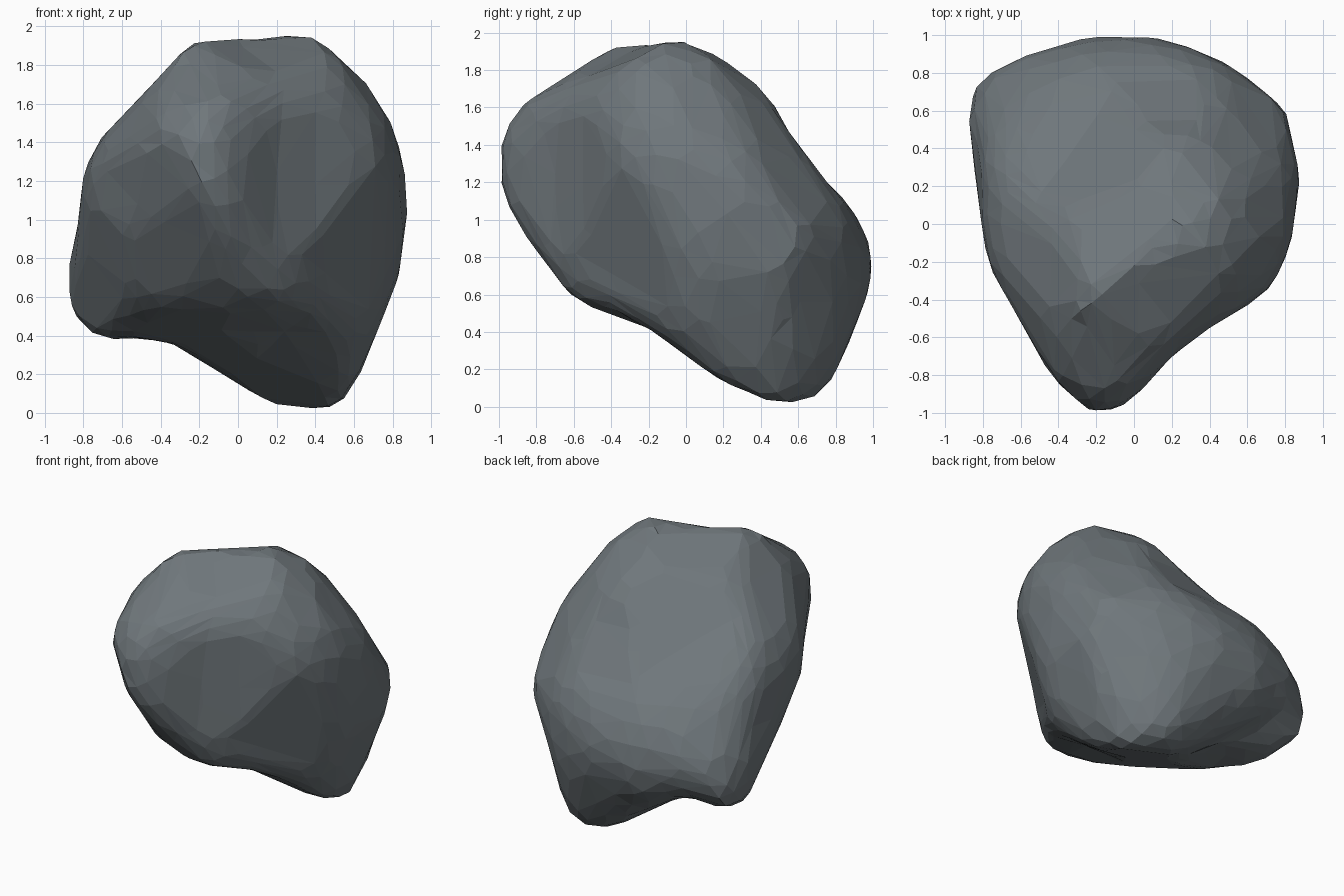
import bpy, bmesh, math
from mathutils import Vector

cube = bpy.data.objects.get("Cube")
if cube:
    bpy.data.objects.remove(cube, do_unlink=True)

HEART = Vector((0, 0, 0.98))   # middle of the boulder, origin of every profile
profiles = []


def add_profile(azimuth, elevation, points):
    """Store a carving outline (in hundredths) with the axes of its plane."""
    a, e = math.radians(azimuth), math.radians(elevation)
    across = Vector((math.cos(a), math.sin(a), 0))
    upward = Vector((-math.sin(a) * math.sin(e), math.cos(a) * math.sin(e), math.cos(e)))
    profiles.append((across, upward, [Vector(p) / 100 for p in points]))


# Front outline
add_profile(0, 0, [
    (-24, 94), (-15, 96), (10, 95), (37, 98), (47, 93), (70, 68), (79, 52), (85, 34),
    (88, 8), (83, -28), (72, -56), (64, -76), (53, -93), (38, -98), (30, -98), (10, -89),
    (-34, -62), (-51, -59), (-66, -60), (-77, -58), (-86, -43), (-88, -23), (-83, -2),
    (-80, 27), (-71, 44), (-50, 66)])
# Side outline
add_profile(90, 0, [
    (-100, 26), (-99, 40), (-92, 61), (-58, 82), (-48, 92), (-36, 97), (-7, 98), (10, 95),
    (29, 84), (47, 64), (55, 49), (77, 20), (86, 12), (97, -7), (100, -24), (96, -41),
    (87, -64), (77, -86), (65, -95), (52, -98), (36, -94), (18, -84), (-20, -56),
    (-50, -45), (-63, -37), (-82, -12), (-94, 7)])
# Plan outline
add_profile(0, 90, [
    (-88, 56), (-83, 74), (-68, 86), (-27, 98), (-4, 100), (21, 97), (50, 85), (80, 61),
    (88, 25), (84, -5), (77, -30), (60, -43), (40, -55), (20, -70), (5, -87), (-6, -96),
    (-19, -100), (-30, -95), (-46, -77), (-64, -45), (-77, -22), (-80, -5)])
# Three diagonal outlines
add_profile(35, 25, [
    (-37, 79), (26, 82), (43, 74), (57, 63), (77, 38), (98, 4), (100, -14), (95, -29),
    (81, -65), (71, -81), (56, -83), (43, -79), (9, -64), (-22, -61), (-35, -55),
    (-53, -42), (-73, -12), (-82, 19), (-79, 32), (-69, 52), (-54, 69)])
add_profile(215, 25, [
    (-27, 101), (16, 94), (38, 94), (56, 87), (69, 80), (81, 68), (82, 49), (77, 19),
    (75, -1), (62, -34), (38, -87), (20, -88), (3, -82), (-7, -83), (-43, -100),
    (-59, -103), (-71, -99), (-80, -85), (-92, -40), (-100, -14), (-98, 4), (-82, 45),
    (-49, 86)])
add_profile(145, -25, [
    (-29, 95), (-6, 92), (12, 81), (49, 46), (72, 34), (86, 24), (105, -5), (110, -24),
    (110, -40), (88, -58), (46, -62), (-24, -59), (-47, -54), (-58, -44), (-61, -27),
    (-79, 36), (-74, 59), (-58, 80), (-44, 90)])


def cross(a, b):
    return a.x * b.y - a.y * b.x


def reach(ray, outline):
    """Distance along a flat ray to the first edge of the outline."""
    best = 9.0
    for i, start in enumerate(outline):
        edge = start - outline[i - 1]
        bottom = cross(ray, edge)
        if abs(bottom) < 1e-9:
            continue
        distance = cross(start, edge) / bottom
        along = cross(ray, start) / bottom
        if distance > 0 and -1e-4 <= along <= 1 + 1e-4:
            best = min(best, distance)
    return best


# Round blank to carve
bm = bmesh.new()
bmesh.ops.create_icosphere(bm, subdivisions=5, radius=1)
bm.verts.ensure_lookup_table()
rays = [v.co.normalized() for v in bm.verts]
neighbours = [[e.other_vert(v).index for e in v.link_edges] for v in bm.verts]
count = len(rays)

# How far each ray may go inside every outline
limits, sectors = [], []
SECTORS = 36
for across, upward, outline in profiles:
    flat = [Vector((r.dot(across), r.dot(upward))) for r in rays]
    limits.append([reach(f, outline) for f in flat])
    sectors.append([int((math.atan2(f.y, f.x) / math.tau + 0.5) * SECTORS) % SECTORS
                    for f in flat])
hull = [min(limit[i] for limit in limits) for i in range(count)]
radius = list(hull)

# Wear the carved block smooth while keeping it touching each outline
for wear in range(20):
    radius = [(radius[i] + sum(radius[j] for j in neighbours[i]) / len(neighbours[i])) / 2
              for i in range(count)]
    growth = [1.0] * count
    for limit, sector in zip(limits, sectors):
        ratio = [radius[i] / limit[i] for i in range(count)]
        peak = [0.01] * SECTORS
        for i in range(count):
            peak[sector[i]] = max(peak[sector[i]], ratio[i])
        for i in range(count):
            top = peak[sector[i]]
            weight = max(0.0, 1 - (1 - ratio[i] / top) / 0.08)
            growth[i] = max(growth[i], 1 + (1 / top - 1) * weight)
    radius = [min(radius[i] * growth[i], hull[i]) for i in range(count)]

for vert, ray, size in zip(bm.verts, rays, radius):
    vert.co = HEART + ray * size

# Boulder object
mesh = bpy.data.meshes.new("boulder")
bm.to_mesh(mesh)
bm.free()
boulder = bpy.data.objects.new("boulder", mesh)
bpy.context.collection.objects.link(boulder)

# Broad irregular flat facets
facets = boulder.modifiers.new("facets", 'DECIMATE')
facets.ratio = 0.16

# Slate grey stone
stone = bpy.data.materials.new("slate grey stone")
stone.use_nodes = True
colour = (0.16, 0.185, 0.2, 1)
stone.diffuse_color = colour
for node in stone.node_tree.nodes:
    if node.type == 'BSDF_PRINCIPLED':
        node.inputs["Base Color"].default_value = colour
mesh.materials.append(stone)
